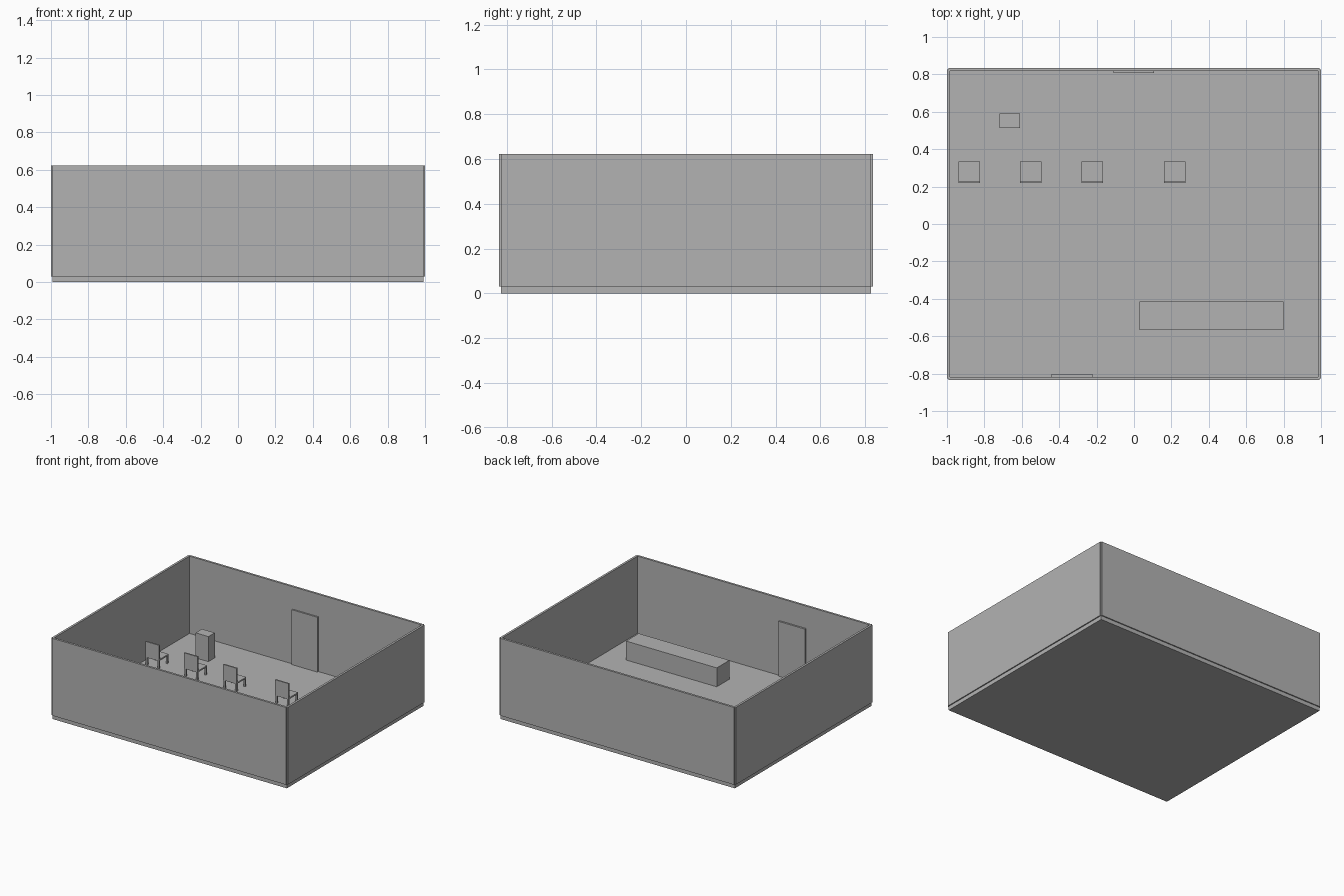
import bpy

if "Cube" in bpy.data.objects:
    bpy.data.objects.remove(bpy.data.objects["Cube"])

grey = bpy.data.materials.new("plain grey")
grey.diffuse_color = (0.45, 0.45, 0.45, 1)
grey.use_nodes = True
grey.node_tree.nodes["Principled BSDF"].inputs["Base Color"].default_value = grey.diffuse_color


def box(name, x, y, z):
    """Box from (min, max) pairs on each axis."""
    verts = [(a, b, c) for a in x for b in y for c in z]
    faces = [(0, 1, 3, 2), (4, 6, 7, 5), (0, 4, 5, 1),
             (2, 3, 7, 6), (0, 2, 6, 4), (1, 5, 7, 3)]
    mesh = bpy.data.meshes.new(name)
    mesh.from_pydata(verts, [], faces)
    mesh.materials.append(grey)
    obj = bpy.data.objects.new(name, mesh)
    bpy.context.collection.objects.link(obj)
    return obj


FX, FY = 0.992, 0.826      # floor half sizes
T = 0.0083                 # half wall thickness
F, TOP = 0.03, 0.622       # floor level, wall top

# Room shell: walls are centred on the floor edges, leaving notched corners
box("floor", (-FX, FX), (-FY, FY), (0, F))
for side, s in (("front", -1), ("back", 1)):
    box(side + "_wall", (-FX, FX), (s * FY - T, s * FY + T), (F, TOP))
for side, s in (("left", -1), ("right", 1)):
    box(side + "_wall", (s * FX - T, s * FX + T), (-FY, FY), (F, TOP))

# Doors standing just proud of the inner wall faces
box("back_door", (-0.11, 0.108), (0.806, 0.822), (F, 0.45))
box("front_door", (-0.445, -0.22), (-0.822, -0.804), (F, 0.45))

# Counter and small cabinet
box("counter", (0.03, 0.798), (-0.568, -0.415), (F, 0.175))
box("cabinet", (-0.718, -0.61), (0.513, 0.59), (F, 0.222))

# Row of chairs facing the back wall
H, L = 0.0575, 0.013       # half seat width, leg width
SY = 0.277
for i, cx in enumerate((-0.88, -0.553, -0.222, 0.218), 1):
    box(f"chair_{i}_seat", (cx - H, cx + H), (SY - H, SY + H), (0.089, 0.1))
    box(f"chair_{i}_backrest", (cx - H, cx + H), (SY - H, SY - H + 0.011), (0.1, 0.21))
    for sx in (-1, 1):
        for sy in (-1, 1):
            lx, ly = cx + sx * (H - L / 2 - 0.001), SY + sy * (H - L / 2 - 0.001)
            box(f"chair_{i}_leg", (lx - L / 2, lx + L / 2),
                (ly - L / 2, ly + L / 2), (F, 0.089))
